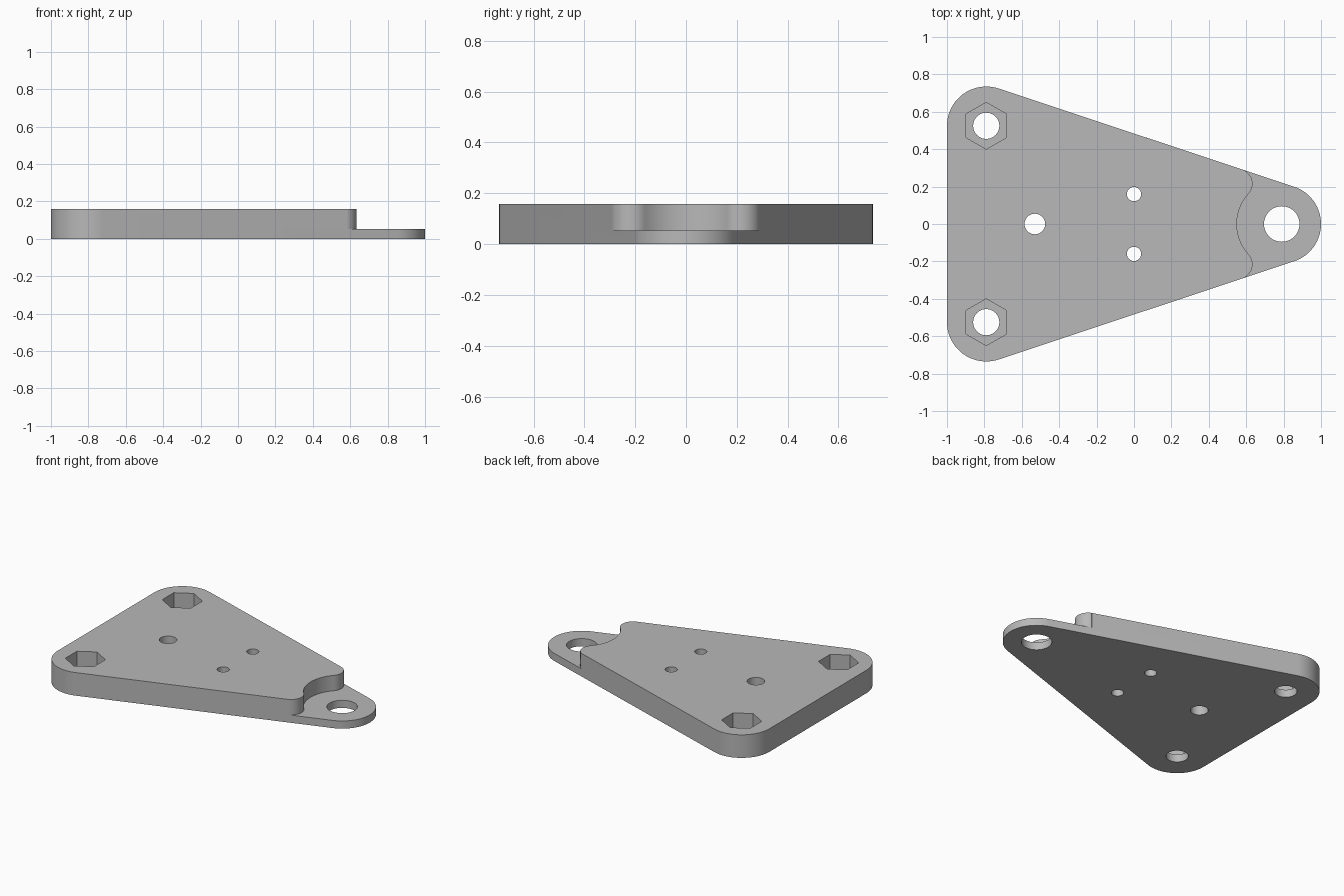
import bpy
import bmesh
from math import atan2, cos, sin, pi, radians, sqrt, hypot

if "Cube" in bpy.data.objects:
    bpy.data.objects.remove(bpy.data.objects["Cube"], do_unlink=True)

TOP, STEP = 0.158, 0.0525        # full height and thin lip height
TIP, CORNER_Y, R = 0.79, 0.525, 0.21
NOTCH_R, EAR_R = 0.24, 0.08


def arc(cx, cy, r, a0, a1, n):
    return [(cx + r * cos(a0 + (a1 - a0) * i / n),
             cy + r * sin(a0 + (a1 - a0) * i / n)) for i in range(n + 1)]


def ring(cx, cy, r, n, turn=0.0):
    return arc(cx, cy, r, turn, turn + 2 * pi, n)[:-1]


def prism(name, outline, z0, z1):
    bm = bmesh.new()
    face = bm.faces.new([bm.verts.new((x, y, z0)) for x, y in outline])
    out = bmesh.ops.extrude_face_region(bm, geom=[face])
    for v in out["geom"]:
        if isinstance(v, bmesh.types.BMVert):
            v.co.z = z1
    bmesh.ops.recalc_face_normals(bm, faces=bm.faces)
    mesh = bpy.data.meshes.new(name)
    bm.to_mesh(mesh)
    bm.free()
    ob = bpy.data.objects.new(name, mesh)
    bpy.context.collection.objects.link(ob)
    return ob


# Rounded triangular plate
slope = atan2(2 * TIP, CORNER_Y)          # direction of the slanted side's normal
nx, ny = cos(slope), sin(slope)
outline = (arc(TIP, 0, R, -slope, slope, 32)
           + arc(-TIP, CORNER_Y, R, slope, pi, 24)
           + arc(-TIP, -CORNER_Y, R, pi, 2 * pi - slope, 24))
plate = prism("mounting_plate", outline, 0, TOP)

# Notch above the lip: concave arc around the tip hole, rounded ears beside it
off = R - EAR_R
along = sqrt((NOTCH_R + EAR_R) ** 2 - off ** 2)
ex, ey = TIP - ny * along + nx * off, nx * along + ny * off
meet = atan2(ey, ex - TIP)
half = arc(TIP, 0, NOTCH_R, pi, meet, 16)
half += arc(ex, ey, EAR_R, meet - pi, slope - radians(5), 20)[1:]
lx, ly = half[-1]
half += [(lx + 0.2 * nx, ly + 0.2 * ny), (1.3, 0.5)]
notch = half + [(x, -y) for x, y in reversed(half[1:])]
cutters = [prism("notch_cutter", notch, STEP, 0.3)]

# Through holes and hexagonal nut pockets
holes = [(TIP, 0, 0.095), (-0.53, 0, 0.055)]
for s in (-1, 1):
    holes += [(-TIP, s * CORNER_Y, 0.07), (0, s * 0.16, 0.038)]
    cutters.append(prism("nut_pocket_cutter",
                         ring(-TIP, s * CORNER_Y, 0.125, 6, pi / 2), STEP, 0.3))
for x, y, r in holes:
    cutters.append(prism("hole_cutter", ring(x, y, r, 40), -0.1, 0.4))

bpy.context.view_layer.objects.active = plate
for c in cutters:
    c.hide_render = True
    mod = plate.modifiers.new("cut", "BOOLEAN")
    mod.operation = "DIFFERENCE"
    mod.solver = "EXACT"
    mod.object = c
    bpy.ops.object.modifier_apply(modifier=mod.name)
for c in cutters:
    bpy.data.objects.remove(c, do_unlink=True)

# Plain grey material
grey = bpy.data.materials.new("grey")
grey.use_nodes = True
color = (0.48, 0.48, 0.48, 1)
grey.diffuse_color = color
grey.node_tree.nodes["Principled BSDF"].inputs["Base Color"].default_value = color
plate.data.materials.clear()
plate.data.materials.append(grey)
for p in plate.data.polygons:
    p.material_index = 0

bpy.ops.object.select_all(action="DESELECT")
plate.select_set(True)
bpy.ops.object.shade_smooth_by_angle(angle=radians(30))
